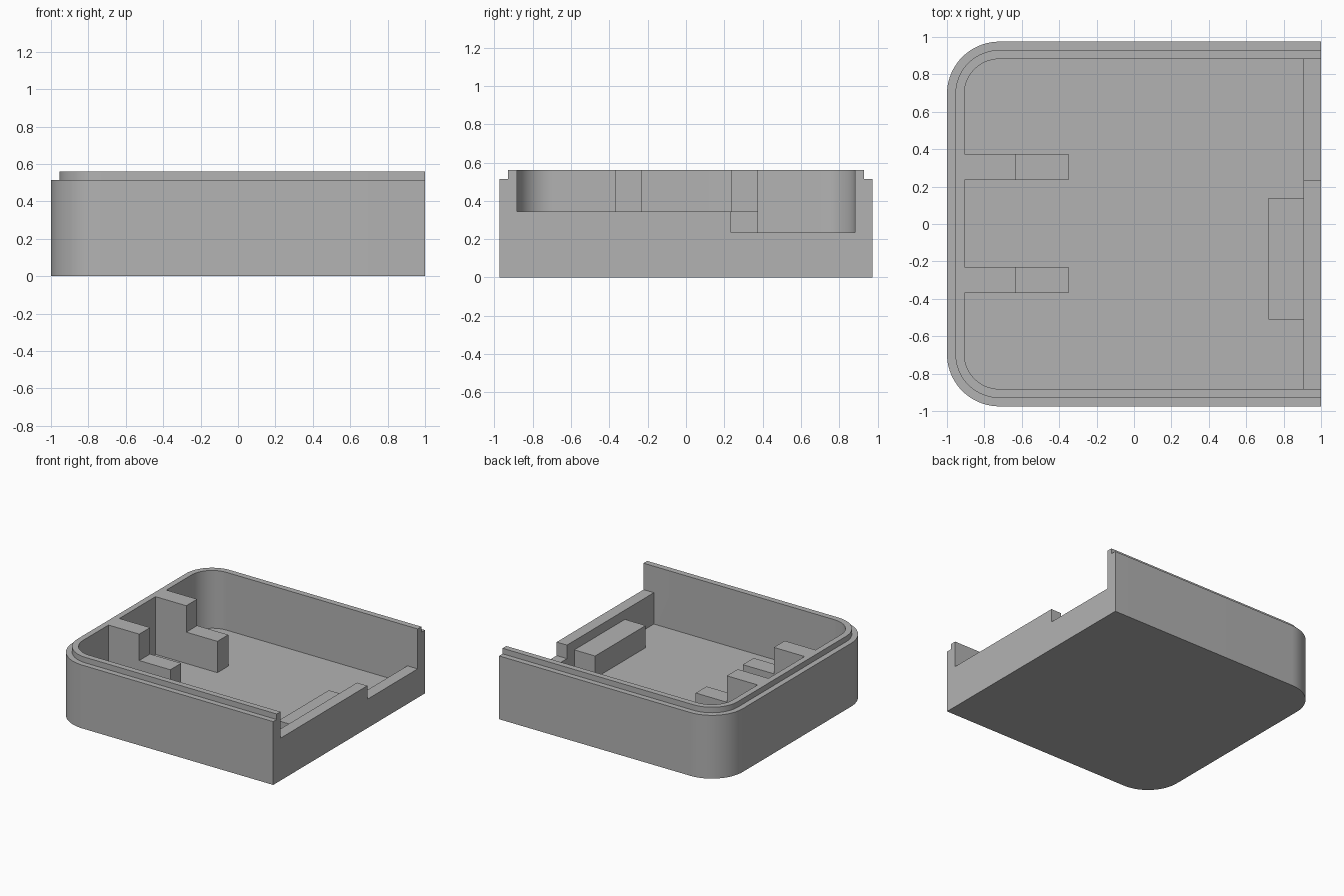
import bpy
import bmesh
import math

cube = bpy.data.objects.get("Cube")
if cube:
    bpy.data.objects.remove(cube, do_unlink=True)

grey = bpy.data.materials.new("plain grey")
grey.use_nodes = True
COLOUR = (0.45, 0.45, 0.45, 1)
grey.diffuse_color = COLOUR
grey.node_tree.nodes["Principled BSDF"].inputs["Base Color"].default_value = COLOUR

HALF_Y = 0.975      # half depth of the tray
RADIUS = 0.28       # outer corner radius
LIP = 0.045         # lip set-back
WALL = 0.093        # wall thickness
FLOOR = 0.09
SHOULDER = 0.515
RIM = 0.56
STEPS = 20


def outline(inset, end_x):
    """Plan shape with two rounded corners on -x and a straight end at end_x."""
    r = RADIUS - inset
    cx, cy = -1 + RADIUS, HALF_Y - RADIUS
    pts = [(end_x, HALF_Y - inset)]
    for i in range(STEPS + 1):
        a = math.pi / 2 * (1 + i / STEPS)
        pts.append((cx + r * math.cos(a), cy + r * math.sin(a)))
    return pts + [(x, -y) for x, y in reversed(pts)]


def make_object(name, bm):
    bmesh.ops.recalc_face_normals(bm, faces=bm.faces)
    mesh = bpy.data.meshes.new(name)
    bm.to_mesh(mesh)
    bm.free()
    mesh.materials.append(grey)
    ob = bpy.data.objects.new(name, mesh)
    bpy.context.collection.objects.link(ob)
    return ob


def prism(name, pts, z0, z1):
    bm = bmesh.new()
    face = bm.faces.new([bm.verts.new((x, y, z0)) for x, y in pts])
    top = bmesh.ops.extrude_face_region(bm, geom=[face])
    bmesh.ops.translate(bm, vec=(0, 0, z1 - z0),
                        verts=[v for v in top["geom"] if isinstance(v, bmesh.types.BMVert)])
    if not any(f is face for f in bm.faces):
        bm.faces.new([v for v in bm.verts if v.co.z == z0])
    return make_object(name, bm)


def box(name, x0, x1, y0, y1, z0, z1):
    return prism(name, [(x0, y0), (x1, y0), (x1, y1), (x0, y1)], z0, z1)


def rib(name, y0, y1):
    """L-shaped support: side profile in xz, extruded along y."""
    profile = [(-1 + WALL, FLOOR), (-0.35, FLOOR), (-0.35, 0.345),
               (-0.63, 0.345), (-0.63, RIM), (-1 + WALL, RIM)]
    bm = bmesh.new()
    front = [bm.verts.new((x, y0, z)) for x, z in profile]
    back = [bm.verts.new((x, y1, z)) for x, z in profile]
    bm.faces.new(front)
    bm.faces.new(back)
    for i in range(len(profile)):
        j = (i + 1) % len(profile)
        bm.faces.new((front[i], front[j], back[j], back[i]))
    return make_object(name, bm)


# Solid body with a stepped rim
bm = bmesh.new()
levels = [(0, 0), (0, SHOULDER), (LIP, SHOULDER), (LIP, RIM)]
rings = [[bm.verts.new((x, y, z)) for x, y in outline(inset, 1)] for inset, z in levels]
for low, high in zip(rings, rings[1:]):
    for i in range(len(low) - 1):
        bm.faces.new((low[i], low[i + 1], high[i + 1], high[i]))
bm.faces.new(rings[0])
bm.faces.new(rings[-1])
# Flat open end: one face following the stepped section
bm.faces.new([r[0] for r in rings] + [r[-1] for r in reversed(rings)])
tray = make_object("tray_shell", bm)

# Hollow out the tray and lower the end wall in two steps
inner = HALF_Y - WALL
cutters = [
    prism("cavity_cutter", outline(WALL, 1 - WALL), FLOOR, 1),
    box("end_cutter", 0.8, 1.2, -inner, inner, 0.345, 1),
    box("end_notch_cutter", 0.8, 1.2, 0.235, inner, 0.235, 1),
]
bpy.context.view_layer.objects.active = tray
for cutter in cutters:
    cutter.hide_render = True
    mod = tray.modifiers.new("cut", "BOOLEAN")
    mod.operation = "DIFFERENCE"
    mod.solver = "EXACT"
    mod.object = cutter
    bpy.ops.object.modifier_apply(modifier=mod.name)
    bpy.data.objects.remove(cutter, do_unlink=True)

bpy.ops.object.select_all(action="DESELECT")
tray.select_set(True)
bpy.ops.object.shade_smooth_by_angle(angle=math.radians(30))

# Stepped supports and the block behind the end wall
rib("front_support", -0.37, -0.23)
rib("back_support", 0.235, 0.375)
box("end_block", 0.72, 1 - WALL, -0.51, 0.14, FLOOR, 0.27)
